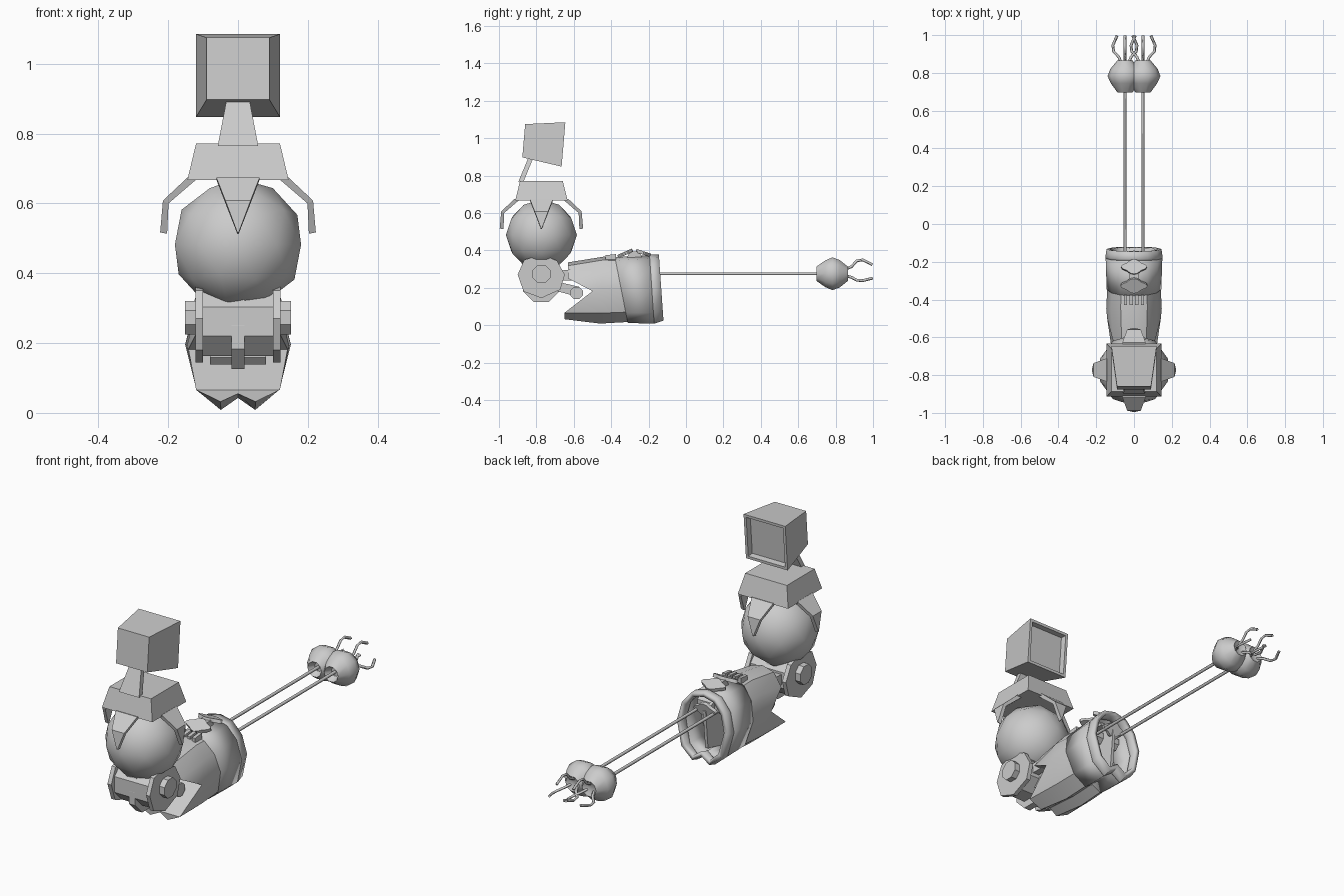
import bpy, bmesh
from math import pi, sin, cos, radians
from mathutils import Vector, Matrix

if "Cube" in bpy.data.objects:
    bpy.data.objects.remove(bpy.data.objects["Cube"])

C = bpy.context.collection
BY = -0.773  # y of the upper body axis


def finish(name, bm, smooth=None):
    bmesh.ops.recalc_face_normals(bm, faces=bm.faces[:])
    me = bpy.data.meshes.new(name)
    bm.to_mesh(me)
    bm.free()
    ob = bpy.data.objects.new(name, me)
    C.objects.link(ob)
    if smooth:
        bpy.ops.object.select_all(action='DESELECT')
        ob.select_set(True)
        bpy.context.view_layer.objects.active = ob
        bpy.ops.object.shade_smooth_by_angle(angle=radians(smooth))
    return ob


def loft(name, rings, cap=True, closed=True, smooth=None):
    """Join rings of equal length with quads."""
    bm = bmesh.new()
    rs = [[bm.verts.new(p) for p in r] for r in rings]
    n = len(rs[0])
    for a, b in zip(rs, rs[1:]):
        for i in range(n if closed else n - 1):
            j = (i + 1) % n
            bm.faces.new((a[i], a[j], b[j], b[i]))
    if cap:
        bm.faces.new(rs[0])
        bm.faces.new(rs[-1])
    return finish(name, bm, smooth)


def prism(name, yz, x0, x1):
    return loft(name, [[(x, y, z) for y, z in yz] for x in (x0, x1)])


def ngon(y, z, r, n=8, turn=0.5):
    return [(y + r * cos(2 * pi * (i + turn) / n), z + r * sin(2 * pi * (i + turn) / n)) for i in range(n)]


def tube(name, path, r, sides=4):
    """Thin bar swept along a path of points."""
    cu = bpy.data.curves.new(name + "_path", 'CURVE')
    cu.dimensions = '3D'
    cu.bevel_depth, cu.bevel_resolution, cu.use_fill_caps = r, sides // 2 - 2, True
    sp = cu.splines.new('POLY')
    sp.points.add(len(path) - 1)
    for p, co in zip(sp.points, path):
        p.co = (*co, 1)
    tmp = bpy.data.objects.new(name + "_path", cu)
    C.objects.link(tmp)
    me = bpy.data.meshes.new_from_object(tmp.evaluated_get(bpy.context.evaluated_depsgraph_get()))
    bpy.data.objects.remove(tmp)
    ob = bpy.data.objects.new(name, me)
    C.objects.link(ob)
    return ob


def rect(hx, y0, y1, z):
    return [(-hx, y0, z), (hx, y0, z), (hx, y1, z), (-hx, y1, z)]


# Head: flared box with a recessed screen at the back
head = loft("head_box", [
    [(-.09, -.875, .897), (.09, -.875, .897), (.09, -.86, 1.075), (-.09, -.86, 1.075)],
    [(-.12, -.665, .848), (.12, -.665, .848), (.12, -.645, 1.085), (-.12, -.645, 1.085)]])
bm = bmesh.new()
bm.from_mesh(head.data)
screen = max(bm.faces, key=lambda f: f.calc_center_median().y)
bmesh.ops.inset_region(bm, faces=[screen], thickness=.02)
bmesh.ops.inset_region(bm, faces=[screen], thickness=.003, depth=-.03)
bm.to_mesh(head.data)
bm.free()

# Neck and collar
loft("neck", [rect(.058, -.897, -.87, .765), rect(.034, -.845, -.818, .89)])
loft("collar", [rect(.145, BY - .14, BY + .14, .667), rect(.12, BY - .114, BY + .114, .772)])

# Four pointed straps hanging from the collar
strap = [(.12, .668, .062), (.199, .6, .036), (.203, .513, .002)]
outer = [(.145, .674, .062), (.215, .608, .036), (.223, .517, .002)]
for i in range(4):
    rot = Matrix.Translation((0, BY, 0)) @ Matrix.Rotation(i * pi / 2, 4, 'Z')
    loft("strap", [[rot @ Vector(p) for p in ((a[0], -a[2], a[1]), (a[0], a[2], a[1]),
                                              (b[0], b[2], b[1]), (b[0], -b[2], b[1]))]
                   for a, b in zip(strap, outer)])

# Round upper body
bm = bmesh.new()
bmesh.ops.create_icosphere(bm, subdivisions=2, radius=.19, matrix=Matrix.Translation((0, BY, .482)))
finish("round_body", bm, 60)

# Hip joint: drum, centre band, side plates and bolts
prism("hip_drum", ngon(BY, .262, .108), -.105, .105)
prism("hip_band", ngon(BY, .225, .1) and ngon(BY, .225, .108), -.018, .018)
prism("hip_post", [(BY - .1, .25), (BY + .1, .25), (BY + .08, .35), (BY - .08, .35)], -.018, .018)
plate = [(-.9, .27), (-.868, .18), (BY, .145), (-.672, .19), (-.648, .27), (-.69, .345), (-.74, .365),
         (-.81, .365), (-.865, .35)]
for s in (-1, 1):
    prism("hip_plate", plate, s * .1, s * .122)
    prism("hip_bolt", ngon(BY, .273, .052), s * .115, s * .152)
    prism("hip_link", [(-.72, .19), (-.72, .24), (-.57, .205), (-.57, .15)], s * .022, s * .042)
    prism("hip_arm", [(-.7, .24), (-.7, .29), (-.58, .3), (-.58, .24)], s * .045, s * .08)
prism("link_pin", ngon(-.585, .172, .036), -.08, .08)

# Lower hull: cross-section with a double keel at the bottom
HALF = [(.05, .005), (.118, .062), (.15, .19), (.125, .29), (.072, .352)]


def mirror_ring(low, half, top):
    return [low] + half + [top] + [(-x, y, z) for x, y, z in reversed(half)]


def section(yb, yt, s, dz=0.0):
    def put(x, z):
        return (x * s, yb + (yt - yb) * z / .37, .185 + (z - .185) * s + dz)
    return mirror_ring(put(0, .04), [put(*p) for p in HALF], put(0, .37))


nose = mirror_ring((0, -.64, .055),
                   [(.05, -.65, .032), (.12, -.65, .066), (.142, -.5, .182), (.108, -.63, .25), (.065, -.63, .318)],
                   (0, -.63, .336))
bm = bmesh.new()
rs = [[bm.verts.new(p) for p in r] for r in (nose, section(-.46, -.44, .98), section(-.3, -.3, .93))]
for a, b in zip(rs, rs[1:]):
    for i in range(12):
        j = (i + 1) % 12
        bm.faces.new((a[i], a[j], b[j], b[i]))
f = rs[0]
bm.faces.new((f[2], f[3], f[9], f[10]))                  # sloping jaw floor
bm.faces.new((f[0], f[1], f[2], f[10], f[11]))           # jaw lip
bm.faces.new((f[3], f[4], f[8], f[9]))                   # notch ceiling
bm.faces.new((f[4], f[5], f[6], f[7], f[8]))             # upper front
bm.faces.new(rs[-1])
finish("lower_hull", bm, 35)

# Open sleeve and its rim
for name, rings, t in (
        ("sleeve", [section(-.31, -.38, .965), section(-.17, -.195, 1.0, .004)], .02),
        ("sleeve_rim", [section(-.175, -.2, .985, .004), section(-.165, -.185, 1.01, .006),
                        section(-.12, -.145, .97, .014)], .022)):
    ob = loft(name, rings, cap=False, smooth=35)
    m = ob.modifiers.new("thickness", 'SOLIDIFY')
    m.thickness, m.offset = t, -1


# Lobed plates: two tilted on top, one inside the opening
def lobed(name, loc, tilt, r):
    mat = Matrix.Translation(loc) @ Matrix.Rotation(radians(tilt), 4, 'X')
    pts = []
    for i in range(24):
        a = 2 * pi * i / 24
        k = r * (1 + .14 * cos(4 * a))
        pts.append((k * 1.25 * cos(a), k * .75 * sin(a)))
    loft(name, [[mat @ Vector((x, y, z)) for x, y in pts] for z in (-.009, .009)])


lobed("top_plate", (0, -.228, .386), -18, .048)
lobed("top_plate", (0, -.325, .384), 24, .05)
lobed("inner_plate", (0, -.16, .285), 75, .045)
prism("plate_mount", [(-.33, .33), (-.22, .33), (-.25, .395), (-.3, .395)], -.025, .025)
for x in (-.045, -.015, .015, .045):
    prism("top_rib", [(-.43, .35), (-.43, .374), (-.375, .38), (-.375, .35)], x - .009, x + .009)

# Inner frame holding the rods
prism("inner_frame", [(-.31, .05), (-.17, .08), (-.15, .28), (-.31, .33)], -.008, .008)
prism("rod_socket", ngon(-.26, .275, .04), -.09, .09)

# Arms: rod, spindle-shaped hand and three hooked fingers each
AZ = .275
for s in (-1, 1):
    cx = s * .048
    tube("arm_rod", [(cx, -.3, AZ), (cx, .75, AZ)], .008, 6)
    prof = [(.73, .022), (.697, .04), (.745, .075), (.783, .092), (.82, .078), (.866, .04), (.855, .02)]
    loft("hand", [[(cx + r * cos(k * pi / 5), y, AZ + r * sin(k * pi / 5)) for k in range(10)]
                  for y, r in prof], smooth=50)
    for k in range(3):
        a = radians(90 + 120 * k)
        tube("finger", [(cx + r * cos(a), y, AZ + r * sin(a)) for y, r in
                        ((.85, .022), (.885, .038), (.913, .069), (.945, .074), (.997, .048))], .0075)
